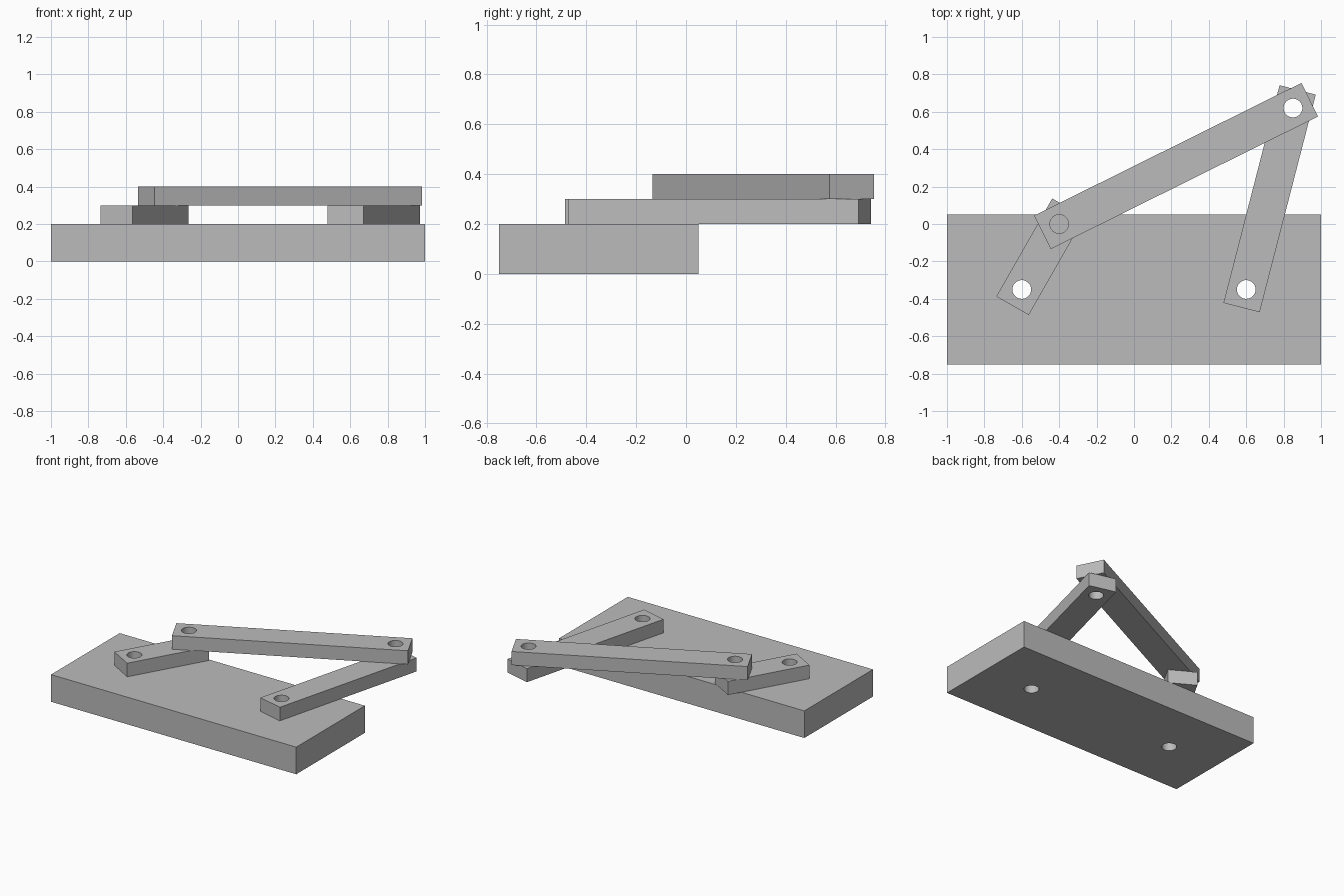
import bpy
import math
from mathutils import Vector

cube = bpy.data.objects.get("Cube")
if cube:
    bpy.data.objects.remove(cube, do_unlink=True)

# One plain grey for every part
grey = bpy.data.materials.new("plain grey")
grey.use_nodes = True
grey.diffuse_color = (0.5, 0.5, 0.5, 1)
grey.node_tree.nodes["Principled BSDF"].inputs["Base Color"].default_value = (0.5, 0.5, 0.5, 1)

HOLE_RADIUS = 0.05
BAR_WIDTH = 0.2
BAR_HEIGHT = 0.1
BASE_HEIGHT = 0.2

# Pivot positions of the four-bar linkage
crank_pivot = Vector((-0.6, -0.35))
rocker_pivot = Vector((0.6, -0.35))
crank_joint = Vector((-0.4, 0.0))
rocker_joint = Vector((0.85, 0.62))


def drilled_block(name, centre, size, bottom, angle, holes):
    """A box turned about z, with round holes right through it."""
    bpy.ops.mesh.primitive_cube_add(
        size=1, location=(centre.x, centre.y, bottom + size[2] / 2))
    block = bpy.context.object
    block.name = name
    block.scale = size
    block.rotation_euler.z = angle
    bpy.ops.object.transform_apply(location=False, rotation=True, scale=True)
    block.data.materials.append(grey)

    for hole in holes:
        bpy.ops.mesh.primitive_cylinder_add(
            vertices=48, radius=HOLE_RADIUS, depth=size[2] * 2,
            location=(hole.x, hole.y, bottom + size[2] / 2))
        cutter = bpy.context.object
        cutter.name = "hole_cutter"
        cutter.hide_render = True
        cutter.data.materials.append(grey)
        cut = block.modifiers.new("hole", 'BOOLEAN')
        cut.operation = 'DIFFERENCE'
        cut.solver = 'EXACT'
        cut.object = cutter
        bpy.ops.object.select_all(action='DESELECT')
        block.select_set(True)
        bpy.context.view_layer.objects.active = block
        bpy.ops.object.modifier_apply(modifier=cut.name)
        bpy.data.objects.remove(cutter, do_unlink=True)

    bpy.ops.object.shade_smooth_by_angle(angle=math.radians(30))
    return block


def link_bar(name, start, end, bottom):
    """A bar that reaches half its width past the pivot at each end."""
    span = end - start
    drilled_block(name, (start + end) / 2,
                  (span.length + BAR_WIDTH, BAR_WIDTH, BAR_HEIGHT),
                  bottom, math.atan2(span.y, span.x), (start, end))


# Base plate with the two fixed pivots
drilled_block("base_plate", Vector((0, -0.35)), (2, 0.8, BASE_HEIGHT), 0, 0,
              (crank_pivot, rocker_pivot))

# Lower bars rest on the plate, the coupler lies across them
link_bar("crank_bar", crank_pivot, crank_joint, BASE_HEIGHT)
link_bar("rocker_bar", rocker_pivot, rocker_joint, BASE_HEIGHT)
link_bar("coupler_bar", crank_joint, rocker_joint, BASE_HEIGHT + BAR_HEIGHT)
